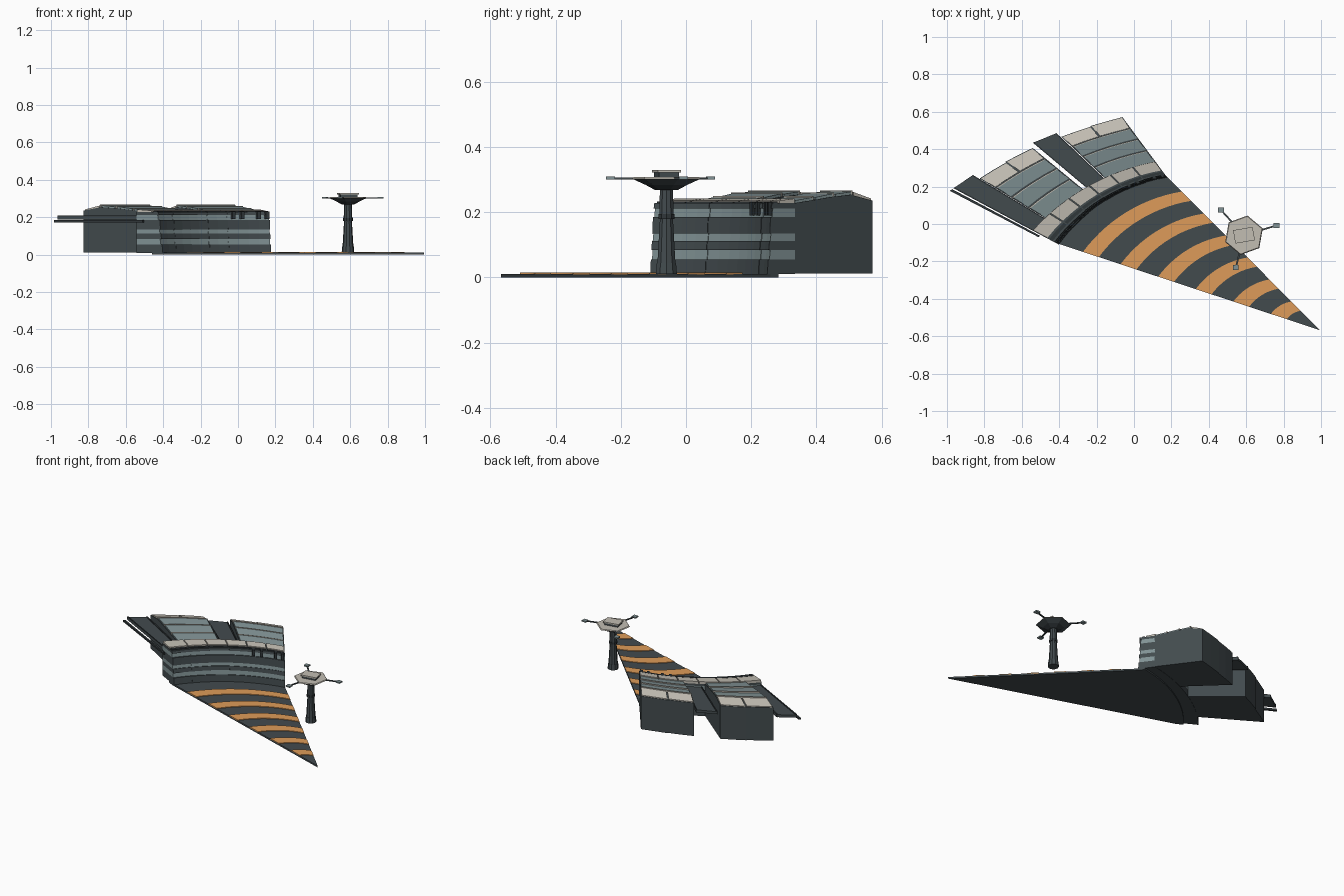
import bpy, bmesh, math, random
from mathutils import Vector

if "Cube" in bpy.data.objects:
    bpy.data.objects.remove(bpy.data.objects["Cube"])

random.seed(4)


def material(name, rgb):
    m = bpy.data.materials.new(name)
    m.diffuse_color = (*rgb, 1)
    m.use_nodes = True
    m.node_tree.nodes["Principled BSDF"].inputs["Base Color"].default_value = m.diffuse_color
    return m


DARK = material("dark_steel", (0.055, 0.07, 0.076))
DEEP = material("deep_grey", (0.03, 0.038, 0.042))
GLASS = material("grey_green", (0.22, 0.29, 0.30))
TAN = material("pale_roof", (0.54, 0.51, 0.45))
ORANGE = material("orange_paint", (0.73, 0.33, 0.10))

TIP = Vector((0.995, -0.568))      # point of the ground wedge
FOCUS = Vector((1.0, -0.86))       # radial lines of the building meet here
ARC_C, ARC_R = Vector((0.32, -0.65)), 0.922


def front(u):
    a = math.radians(143.4 - 44 * u)
    return ARC_C + ARC_R * Vector((math.cos(a), math.sin(a)))


def plan(u, v):
    # u runs along the curved front, v is depth behind it
    f = front(u)
    k = 1 + 0.5 * max(0, 1 - u) ** 1.8
    return f + (f - FOCUS).normalized() * v * k


def prism(name, bottom, top, mat):
    # closed solid between two matching 3D outlines
    bm = bmesh.new()
    b = [bm.verts.new(p) for p in bottom]
    t = [bm.verts.new(p) for p in top]
    bm.faces.new(b)
    bm.faces.new(t)
    n = len(b)
    for i in range(n):
        bm.faces.new((b[i], b[(i + 1) % n], t[(i + 1) % n], t[i]))
    bmesh.ops.recalc_face_normals(bm, faces=bm.faces)
    me = bpy.data.meshes.new(name)
    bm.to_mesh(me)
    bm.free()
    me.materials.append(mat)
    o = bpy.data.objects.new(name, me)
    bpy.context.collection.objects.link(o)
    return o


def sector(name, u0, u1, v0, v1, z0, za, zb, mat, n=2, lean=0.0):
    # curved block; top goes from za at the front to zb at the back
    us = [u0 + (u1 - u0) * i / n for i in range(n + 1)]
    lo = [(*plan(u, v0), z0) for u in us] + [(*plan(u, v1), z0) for u in reversed(us)]
    hi = [(*plan(u, v0 + lean), za) for u in us] + [(*plan(u, v1), zb) for u in reversed(us)]
    return prism(name, lo, hi, mat)


def cone(name, x, y, z0, z1, r0, r1, sides, mat, rot=0.0):
    def ring(r, z):
        return [(x + r * math.cos(rot + math.tau * i / sides),
                 y + r * math.sin(rot + math.tau * i / sides), z) for i in range(sides)]
    return prism(name, ring(r0, z0), ring(r1, z1), mat)


def bar(name, a, b, w, z0, z1, mat):
    a, b = Vector(a), Vector(b)
    d = (b - a).normalized() * w / 2
    s = Vector((-d.y, d.x))
    pts = [a + s, b + s, b - s, a - s]
    return prism(name, [(*p, z0) for p in pts], [(*p, z1) for p in pts], mat)


# Ground wedge
rim = [plan(i / 16, 0.03) for i in range(17)]
outline = [TIP, front(0)] + rim + [front(1)]
prism("ground_wedge", [(*p, 0) for p in outline], [(*p, 0.011) for p in outline], DARK)

# Painted stripes, the front arc scaled towards the tip
for k in range(6):
    t1 = 0.896 - 0.142 * k
    t0 = t1 - 0.06
    us = [i / 14 for i in range(15)]
    pts = [TIP + (front(u) - TIP) * t1 for u in us]
    pts += [TIP + (front(u) - TIP) * t0 for u in reversed(us)]
    prism("stripe", [(*p, 0.009) for p in pts], [(*p, 0.015) for p in pts], ORANGE)

# Curved front: banded columns with a slight lean
levels = [(0.010, 0.055, DARK, -0.012), (0.055, 0.085, GLASS, -0.004), (0.085, 0.112, DARK, -0.007),
          (0.112, 0.135, GLASS, -0.001), (0.135, 0.185, DARK, -0.003), (0.185, 0.212, GLASS, 0.006),
          (0.212, 0.228, DARK, 0.003)]
for c in range(6):
    u0, u1 = c / 6, (c + 1) / 6
    shift = random.uniform(-0.003, 0.003)
    for z0, z1, mat, v in levels:
        sector("front_band", u0, u1, v + shift, 0.092, z0, z1, z1, mat, lean=0.003)
    sector("front_roof", u0 + 0.004, u1 - 0.004, 0.034, 0.092, 0.226, 0.236, 0.242, TAN)
    sector("front_ledge", u0 + 0.004, u1 - 0.004, 0.012, 0.026, 0.226, 0.233, 0.233, DEEP)

# Small equipment boxes on the front edge
for u in (0.70, 0.77, 0.90, 0.965):
    sector("edge_box", u, u + 0.025, -0.008, 0.02, 0.19, 0.232, 0.232, DEEP, n=1)

# Two wings behind the front, each in two bays with stepped roofs
bands = [(0.090, 0.168, 0.236, 0.246), (0.168, 0.245, 0.246, 0.257), (0.245, 0.316, 0.256, 0.263)]
for wing in ((0.12, 0.285, 0.45), (0.62, 0.80, 1.0)):
    left, mid, right = wing
    for i, (v0, v1, za, zb) in enumerate(bands):
        sector("wing_body", left, right, v0, v1, 0.012, za - 0.008, zb - 0.008, DARK, n=4)
        sector("wing_roof", left + 0.006, right - 0.006, v0 + 0.003, v1 - 0.008,
               za - 0.012, za, zb, GLASS, n=4)
        sector("roof_ridge", left + 0.003, right - 0.003, v1 - 0.008, v1 - 0.003,
               zb - 0.012, zb + 0.004, zb + 0.004, TAN, n=4)
    for a, b, back in ((left, mid, 0.384), (mid, right, 0.388)):
        sector("rear_body", a, b, 0.314, back, 0.012, 0.252, 0.236, DARK)
        sector("rear_roof", a + 0.005, b - 0.005, 0.317, back - 0.003, 0.23, 0.262, 0.242, TAN)

# Long decks reaching out beyond the wings
for name, a, b in (("left_deck", 0.0, 0.118), ("middle_deck", 0.475, 0.615)):
    sector(name, a, b, 0.088, 0.412, 0.188, 0.205, 0.205, DARK, n=1)
    for e in (a, b - 0.008):
        sector("deck_rim", e, e + 0.008, 0.088, 0.412, 0.188, 0.21, 0.21, DEEP, n=1)
sector("side_rail", -0.022, -0.008, 0.06, 0.412, 0.173, 0.185, 0.185, DEEP, n=1)

# Control tower
X, Y = 0.588, -0.06
cone("tower_foot", X, Y, 0.010, 0.045, 0.034, 0.031, 10, DARK)
cone("tower_shaft", X, Y, 0.045, 0.18, 0.029, 0.021, 10, DARK)
cone("tower_collar", X, Y, 0.18, 0.195, 0.026, 0.026, 10, DEEP)
cone("tower_neck", X, Y, 0.195, 0.272, 0.023, 0.021, 10, DARK)
ROT = math.radians(20)
cone("dish_lower", X, Y, 0.268, 0.284, 0.035, 0.065, 6, DEEP, ROT)
cone("dish_upper", X, Y, 0.284, 0.302, 0.065, 0.105, 6, DARK, ROT)
cone("dish_top", X, Y, 0.302, 0.308, 0.107, 0.102, 6, TAN, ROT)
bar("tower_cabin", (X - 0.045, Y - 0.008), (X + 0.045, Y + 0.008), 0.062, 0.306, 0.322, DARK)
bar("cabin_roof", (X - 0.052, Y - 0.009), (X + 0.052, Y + 0.009), 0.072, 0.322, 0.33, TAN)

# Three outrigger arms with square pads
for end in ((0.465, 0.075), (0.762, -0.008), (0.545, -0.232)):
    e = Vector(end)
    c = Vector((X, Y))
    d = (e - c).normalized()
    bar("outrigger", c + d * 0.08, e, 0.009, 0.301, 0.307, DARK)
    bar("outrigger_pad", e - Vector((0.015, 0)), e + Vector((0.015, 0)), 0.028, 0.3, 0.309, GLASS)
